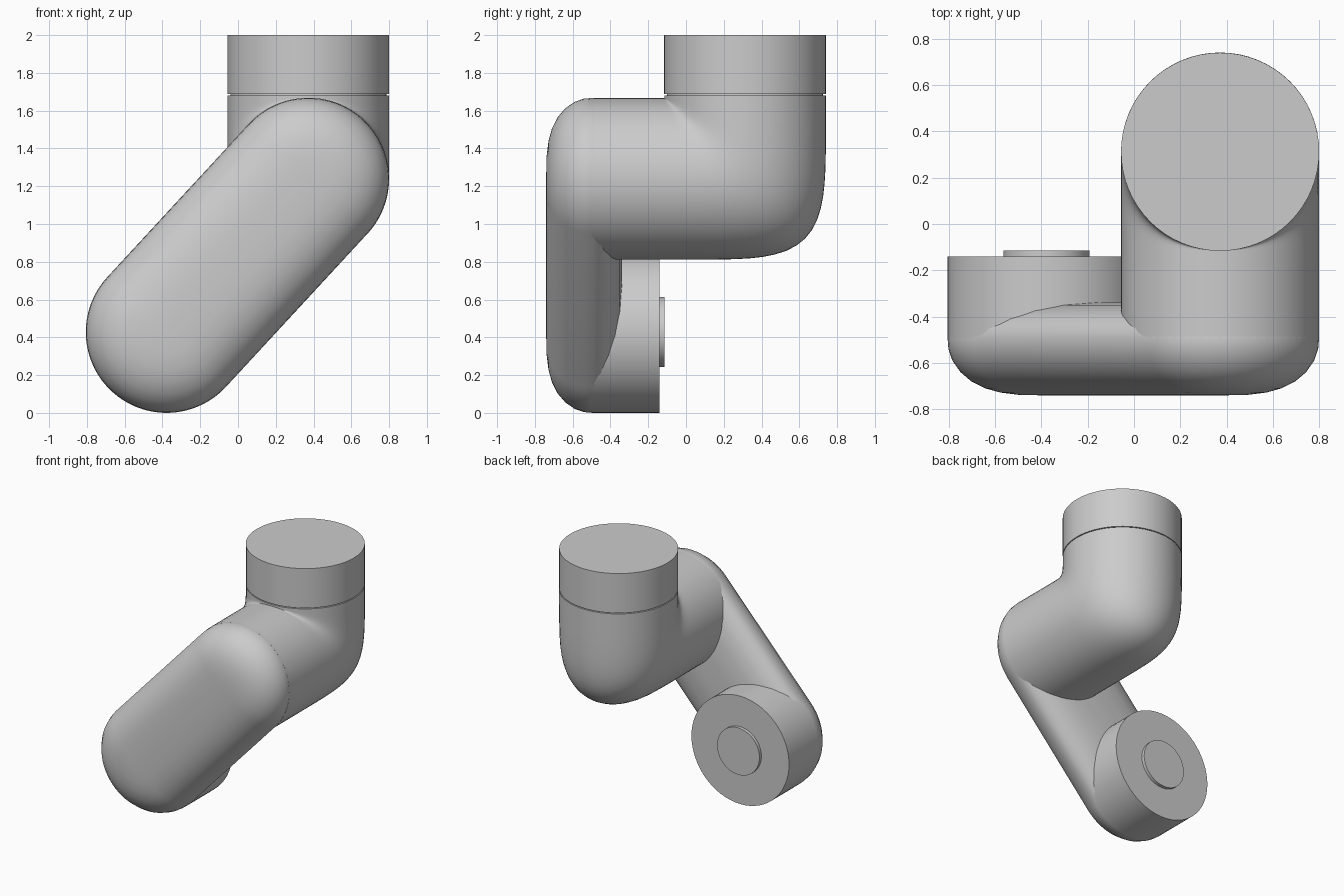
import bpy, bmesh, math

if "Cube" in bpy.data.objects:
    bpy.data.objects.remove(bpy.data.objects["Cube"])

R = 0.428
TOP = (0.372, 1.24)      # x, z of the upper joint axis
LOW = (-0.378, 0.428)    # x, z of the lower joint axis
CY = 0.312               # y of the vertical axis
N = 64


def loft(name, rings, angle=35):
    """Skin a list of closed rings, cap both ends, shade smooth."""
    bm = bmesh.new()
    loops = [[bm.verts.new(p) for p in ring] for ring in rings]
    n = len(rings[0])
    for a, b in zip(loops, loops[1:]):
        for i in range(n):
            j = (i + 1) % n
            bm.faces.new((a[i], a[j], b[j], b[i]))
    bm.faces.new(loops[0])
    bm.faces.new(loops[-1])
    bmesh.ops.recalc_face_normals(bm, faces=bm.faces)
    me = bpy.data.meshes.new(name)
    bm.to_mesh(me)
    bm.free()
    ob = bpy.data.objects.new(name, me)
    bpy.context.collection.objects.link(ob)
    bpy.ops.object.select_all(action='DESELECT')
    ob.select_set(True)
    bpy.context.view_layer.objects.active = ob
    bpy.ops.object.shade_smooth_by_angle(angle=math.radians(angle))
    return ob


def disc_z(r, z):
    return [(TOP[0] + r * math.cos(2 * math.pi * i / N),
             CY + r * math.sin(2 * math.pi * i / N), z) for i in range(N)]


def disc_y(c, r, y):
    return [(c[0] + r * math.cos(2 * math.pi * i / N), y,
             c[1] + r * math.sin(2 * math.pi * i / N)) for i in range(N)]


def stadium(r, y):
    """Capsule outline around the two joint axes at depth y."""
    t = math.atan2(TOP[1] - LOW[1], TOP[0] - LOW[0])
    pts = []
    for c, start in ((TOP, t - math.pi / 2), (LOW, t + math.pi / 2)):
        for i in range(33):
            a = start + math.pi * i / 32
            pts.append((c[0] + r * math.cos(a), y, c[1] + r * math.sin(a)))
    return pts


# rotating cap with a thin groove below it
loft("top_cap", [disc_z(R, 1.687), disc_z(R, 2.0)])
loft("neck", [disc_z(R - 0.015, 1.6), disc_z(R - 0.015, 1.72)])


# elbow: circle swept around a tight, squarish quarter turn
def elbow_ring(t, n=5.0):
    py, pz = CY - R, TOP[1] + R
    c, s = (max(f(t), 0) ** (2 / n) for f in (math.cos, math.sin))
    ring = []
    for i in range(N):
        a = 2 * math.pi * i / N
        d = R * 1.002 + R * math.cos(a)
        ring.append((TOP[0] + R * math.sin(a), py + d * c, pz - d * s))
    return ring


STEPS = 28
turn = []
for k in range(STEPS + 1):
    u = k / STEPS
    w = u ** 2.5 / (u ** 2.5 + (1 - u) ** 2.5)   # denser towards both ends
    turn.append(elbow_ring(w * math.pi / 2))
turn[0] = elbow_ring(0)
turn[-1] = [(x, CY - R, z) for x, y, z in turn[-1]]
collar = [(x, y, 1.68) for x, y, z in turn[0]]
stub = [(x, -0.5, z) for x, y, z in turn[-1]]
loft("elbow", [collar] + turn + [stub])

# slanted arm with soft front and back edges
arm_profile = [(-0.74, 0.03), (-0.738, 0.12), (-0.728, 0.2), (-0.71, 0.265),
               (-0.68, 0.325), (-0.64, 0.372), (-0.59, 0.407), (-0.54, 0.424),
               (-0.49, 0.428), (-0.45, 0.418), (-0.41, 0.385), (-0.375, 0.325),
               (-0.35, 0.23), (-0.34, 0.1)]
loft("arm", [stadium(r, y) for y, r in arm_profile])

# lower joint housing and its small end disc
loft("lower_joint", [disc_y(LOW, R, -0.5), disc_y(LOW, R, -0.14)])
loft("joint_disc", [disc_y(LOW, 0.186, -0.2), disc_y(LOW, 0.186, -0.115)])
